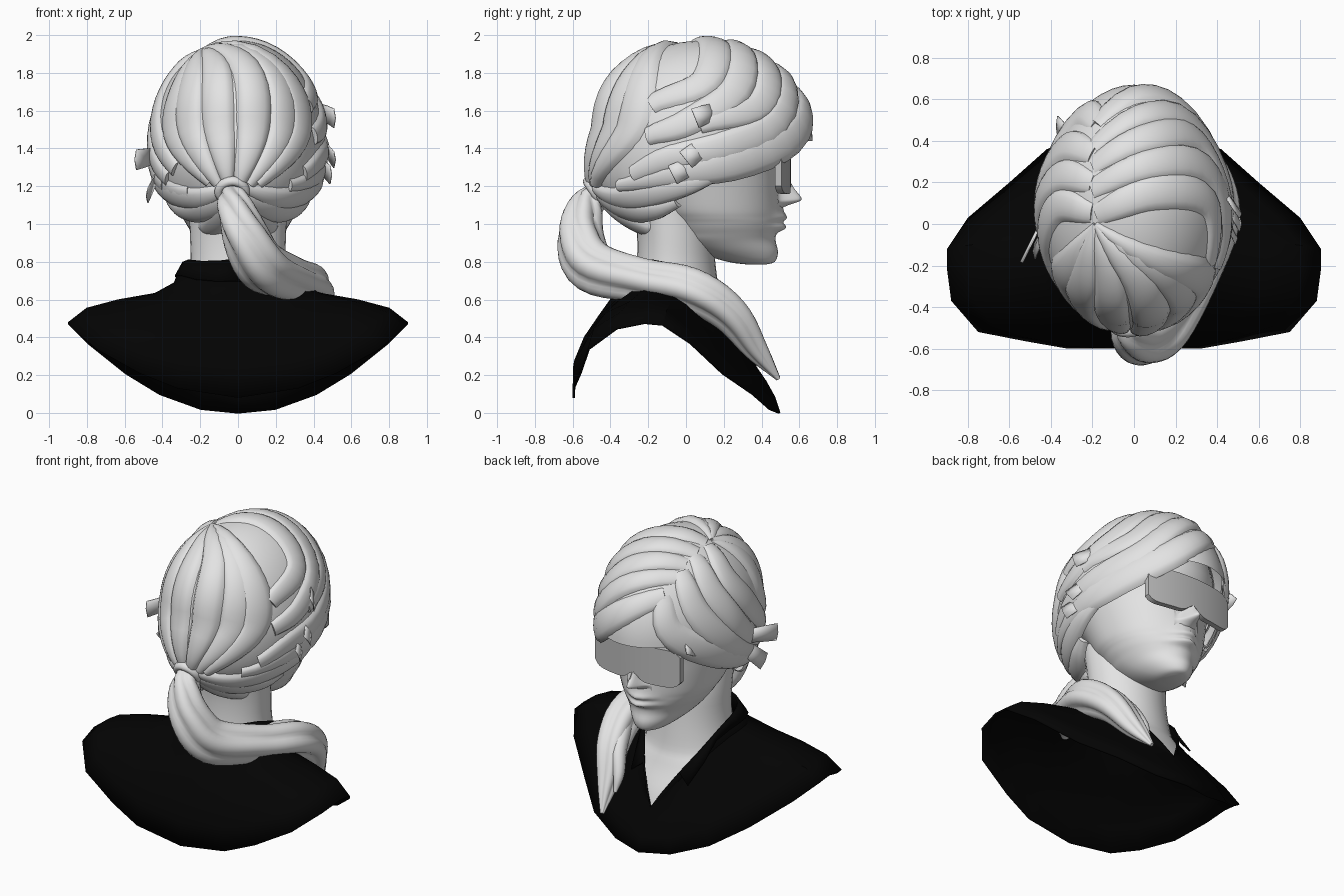
import bpy, bmesh, math
from mathutils import Vector as V

if "Cube" in bpy.data.objects:
    bpy.data.objects.remove(bpy.data.objects["Cube"])


def material(name, c):
    m = bpy.data.materials.new(name)
    m.diffuse_color = (c, c, c, 1)
    m.use_nodes = True
    m.node_tree.nodes["Principled BSDF"].inputs["Base Color"].default_value = m.diffuse_color
    return m


PALE, BLACK, GLASS = material("pale_grey", 0.77), material("black_cloth", 0.001), material("visor_grey", 0.52)


def grid(name, rows, mat, closed=False, caps=False, centre=None, thick=0, angle=60):
    """Skin a list of equally long point rows into one object."""
    bm = bmesh.new()
    vs = [[bm.verts.new(p) for p in r] for r in rows]
    n = len(rows[0])
    for a, b in zip(vs, vs[1:]):
        for i in range(n if closed else n - 1):
            j = (i + 1) % n
            bm.faces.new((a[i], a[j], b[j], b[i]))
    if caps:
        bm.faces.new(vs[0])
        bm.faces.new(vs[-1])
    bmesh.ops.remove_doubles(bm, verts=bm.verts, dist=1e-5)
    bmesh.ops.recalc_face_normals(bm, faces=bm.faces)
    if centre is not None and sum(f.normal.dot(f.calc_center_median() - V(centre)) for f in bm.faces) < 0:
        bmesh.ops.reverse_faces(bm, faces=bm.faces)
    me = bpy.data.meshes.new(name)
    bm.to_mesh(me)
    bm.free()
    me.materials.append(mat)
    ob = bpy.data.objects.new(name, me)
    bpy.context.collection.objects.link(ob)
    if thick:
        s = ob.modifiers.new("thickness", 'SOLIDIFY')
        s.thickness, s.offset = thick, -1
    bpy.ops.object.select_all(action='DESELECT')
    ob.select_set(True)
    bpy.context.view_layer.objects.active = ob
    bpy.ops.object.shade_smooth_by_angle(angle=math.radians(angle))
    return ob


def spline(pts, n):
    """Catmull-Rom samples through points of any dimension."""
    p = [V(q) for q in pts]
    p = [2 * p[0] - p[1]] + p + [2 * p[-1] - p[-2]]
    out = []
    for k in range(n + 1):
        s = k / n * (len(p) - 3)
        i = min(int(s), len(p) - 4)
        t, (a, b, c, d) = s - i, p[i:i + 4]
        out.append(0.5 * (2 * b + (c - a) * t + (2 * a - 5 * b + 4 * c - d) * t * t
                          + (3 * b - a - 3 * c + d) * t ** 3))
    return out


def loft(name, table, n, m=32):
    """Horizontal rings: z, front y, back y, half width, central front bump."""
    rows = []
    for z, yf, yb, rx, bump in spline(table, n):
        yc, row = yb + 0.45 * (yf - yb), []
        for i in range(m):
            x, s = rx * math.cos(2 * math.pi * i / m), math.sin(2 * math.pi * i / m)
            y = yc + s * (yc - yb) if s <= 0 else yc + s * (yf - yc) + bump * math.exp(-(x / 0.085) ** 2)
            row.append((x, y, z))
        rows.append(row)
    return grid(name, rows, PALE, True, True)


def tube(name, path, n, m, lobes=0, twist=0):
    """Tube through (x, y, z, radius) points, with optional strand grooves."""
    pts, rows = spline(path, n), []
    for k, p in enumerate(pts):
        t = (pts[min(k + 1, n)] - pts[max(k - 1, 0)]).to_3d().normalized()
        side = t.cross(V((0.3, 0.2, 1))).normalized()
        up, row = side.cross(t), []
        for i in range(m):
            a = 2 * math.pi * i / m
            g = 0.84 + 0.22 * abs(math.sin(lobes * a / 2 + twist * k / n)) if lobes else 1
            row.append(p.to_3d() + (side * math.cos(a) + up * math.sin(a)) * max(p[3], .004) * g)
        rows.append(row)
    return grid(name, rows, PALE, True, True, angle=50)


# head and neck; the hidden underside of the chest is shirt lining
loft("head", [(.785, .42, .33, .035, 0), (.80, .465, .22, .09, .005), (.85, .475, .06, .155, .012),
              (.91, .465, -.05, .21, .01), (.95, .47, -.08, .24, .012), (.98, .475, -.1, .262, .055),
              (1.01, .48, -.12, .28, .035), (1.035, .48, -.14, .295, .055), (1.08, .485, -.18, .315, .03),
              (1.2, .49, -.25, .35, .01), (1.32, .50, -.35, .385, 0), (1.48, .55, -.4, .41, 0),
              (1.7, .48, -.33, .36, 0), (1.88, .28, -.15, .2, 0)], 52, 40)
neck = loft("neck_and_chest", [(1.15, .1, -.29, .26, 0), (.95, .14, -.26, .255, 0), (.8, .155, -.26, .25, 0),
                               (.68, .17, -.27, .26, 0), (.56, .19, -.24, .28, 0), (.5, .215, -.08, .27, 0),
                               (.43, .25, .08, .23, 0), (.33, .31, .22, .16, 0), (.24, .35, .3, .07, 0)], 24)
neck.data.materials.append(BLACK)
for f in neck.data.polygons:
    f.material_index = int(f.center.z < .64 and (f.normal.y < 0 or f.normal.z < -.7))

# nose: smooth ridge patch (z, base y, depth, width)
rows = [[(x * .01, y + d * math.exp(-(x * .01 / w) ** 2), z) for x in range(-9, 10)]
        for z, y, d, w in spline([(1.36, .485, .02, .03), (1.27, .485, .045, .03), (1.19, .482, .09, .034),
                                  (1.14, .482, .128, .044), (1.12, .482, .118, .05), (1.1, .482, .06, .05),
                                  (1.08, .48, .02, .05)], 20)]
grid("nose", rows, PALE, centre=(0, .2, 1.2))

# wrap-around visor with a notch above the nose
rows = []
for k in range(33):
    x = -.31 + .62 * k / 32
    e = abs(x / .31)
    y, zt = .555 - .05 * e ** 2, 1.405 - .04 * e ** 12
    zb = 1.16 + .04 * e ** 12 + .05 * math.exp(-(x / .05) ** 2)
    rows.append([(x, y, zb), (x, y, zt), (x, y - .035, zt), (x, y - .035, zb)])
grid("visor", rows, GLASS, True, True, angle=30)

# scalp shape: ellipsoid, fuller at the back and tapering to the front
C, R = V((0, .08, 1.42)), V((.485, .59, .58))


def scalp(p, k):
    d = p - C
    u = V((d.x / R.x, d.y / R.y, d.z / R.z)).normalized() * k
    x, y, z = C.x + u.x * R.x, C.y + u.y * R.y, C.z + u.z * R.z
    y = .08 + (y - .08) * 1.055 if y > .08 else y
    y *= 1 + .1 * min(1, abs(z - 1.52) / .28) if y < 0 else 1
    return V((x * (1 - .22 * max(0, y - .15)), y, z))


# hair base, trimmed at the hairline
rows = []
for i in range(25):
    row = []
    for a in [2 * math.pi * j / 48 for j in range(48)]:
        y = .08 + .59 * math.sin(a)
        low = min(1.17 + (.45 if y > -.1 else .55) * (y + .1), 1.44)
        z0 = math.asin(max(-.8, (low - 1.42) / .58))
        b = z0 + (math.pi / 2 - z0) * i / 24
        d = V((R.x * math.cos(b) * math.cos(a), R.y * math.cos(b) * math.sin(a), R.z * math.sin(b)))
        row.append(scalp(C + d, .95))
    rows.append(row)
grid("hair_base", rows, PALE, True, centre=C)


def lock(pts, w, ws=.7, we=.6, k0=.985):
    """Arched ribbon of hair hugging the scalp."""
    n, rows, line = 18, [], []
    for p in spline(pts, n):
        d = p - C
        line.append(C + d / V((d.x / R.x, d.y / R.y, d.z / R.z)).length)
    for k, p in enumerate(line):
        t = k / n
        side = (line[min(k + 1, n)] - line[max(k - 1, 0)]).cross(p - C).normalized()
        wide = w * (ws + (we - ws) * t + (1 - (ws + we) / 2) * math.sin(math.pi * t))
        rows.append([scalp(p + side * wide * u / 4, k0 - .05 + .065 * math.sqrt(1 - u * u / 16)
                           - .03 * max(0, 1 - t * 7)) for u in range(-4, 5)])
    rows = [[scalp(line[0], .93)] * 9] + rows + [[p + (C - p) * .06 for p in rows[-1]]]
    grid("hair_lock", rows, PALE, centre=C, angle=50)


# locks swept from the parting over the right side
lock([(-.2, .04, 1.97), (.1, .15, 1.98), (.35, .1, 1.75), (.4, -.2, 1.65)], .1, k0=.98)
lock([(-.22, .17, 1.94), (.1, .29, 1.95), (.36, .25, 1.7), (.46, 0, 1.54), (.43, -.22, 1.47)], .095)
lock([(-.22, .28, 1.9), (.1, .42, 1.87), (.35, .38, 1.63), (.47, .07, 1.53)], .095, k0=.98)
lock([(-.22, .38, 1.85), (.08, .53, 1.78), (.34, .46, 1.53), (.46, .2, 1.41), (.45, -.1, 1.34), (.4, -.3, 1.24)], .095)
lock([(-.21, .48, 1.75), (.05, .62, 1.62), (.27, .55, 1.46), (.44, .25, 1.32), (.44, -.05, 1.26), (.3, -.36, 1.18)],
     .11, we=.35)
# locks swept over the left side
lock([(-.22, .05, 1.95), (-.38, .08, 1.75), (-.46, -.1, 1.5), (-.36, -.32, 1.28)], .095)
lock([(-.22, .2, 1.93), (-.38, .22, 1.7), (-.46, .05, 1.42), (-.4, -.22, 1.22)], .095, k0=.98)
lock([(-.22, .34, 1.87), (-.36, .35, 1.62), (-.45, .17, 1.37), (-.42, -.15, 1.18)], .095)
lock([(-.2, .49, 1.75), (-.28, .5, 1.53), (-.43, .25, 1.33), (-.42, -.05, 1.2), (-.27, -.33, 1.13)], .105, k0=.98)
# back locks fanning from the crown to the tie
for i, mx in enumerate((-.42, -.27, -.1, .08, .25, .39)):
    lock([(-.2, -.01, 1.96), (mx * .85 - .03, -.25, 1.8), (mx, -.45 + .5 * mx * mx, 1.5),
          (mx * .35 - .02, -.47, 1.2)], .105, .2, .35, .985 + .01 * (i % 2))
# nape locks
for s in (-1, 1):
    lock([(s * .44, .15, 1.25), (s * .42, -.1, 1.16), (s * .25, -.36, 1.1), (s * .04, -.45, 1.18)], .08, .5, .5)
    lock([(s * .38, -.05, 1.1), (s * .28, -.25, 1.02), (s * .1, -.38, 1.1), (-.02, -.45, 1.18)], .08, .5, .5)
    lock([(s * .2, -.15, .93), (s * .12, -.28, .99), (-.02, -.45, 1.17)], .08, .6, .5)
# flat loose ends: root and direction
for root, way in (((-.44, .02, 1.36), (-.1, -.2, -.02)), ((-.42, 0, 1.28), (-.06, -.13, -.13)),
                  ((-.33, .44, 1.45), (-.04, .03, -.06)), ((.44, .15, 1.6), (.07, -.1, -.04)),
                  ((.45, .1, 1.42), (.06, -.1, -.08)), ((.43, .05, 1.32), (.06, -.12, -.06))):
    a, d = V(root), V(way)
    wide = d.cross(V((1, 0, 0))).normalized() * .05
    grid("loose_end", [[a + d * t - wide * w, a + d * t + V((a.x * .02, 0, 0)), a + d * t + wide * w]
                       for t, w in ((0, .8), (.5, 1), (1, 1.1))], PALE, centre=C, thick=.006)

# hair tie and ponytail laid over the right shoulder
rows = []
for a in [math.pi * k / 12 for k in range(25)]:
    c, nrm = V((math.cos(a), .55 * math.sin(a), -.83 * math.sin(a))), V((0, -.83, -.55))
    rows.append([V((-.03, -.48, 1.17)) + c * (.07 + .025 * math.cos(b)) + nrm * .03 * math.sin(b)
                 for b in [math.pi * q / 4 for q in range(8)]])
grid("hair_tie", rows, PALE, True)
tube("ponytail", [(-.03, -.42, 1.19, .05), (-.02, -.52, 1.1, .09), (.045, -.56, .93, .122), (.14, -.485, .77, .135),
                  (.3, -.22, .7, .115), (.39, .03, .655, .115), (.37, .23, .53, .1), (.31, .37, .34, .065),
                  (.27, .49, .18, .012)], 40, 40, 5, 2.2)
tube("loose_strand", [(.36, .1, .66, .05), (.3, .27, .53, .05), (.24, .36, .4, .035), (.23, .41, .3, .01)], 14, 10)

# shirt: half outlines from centre back to centre front
HEM = [(0, -.6, .08), (.32, -.6, .13), (.52, -.565, .21), (.75, -.52, .34), (.88, -.37, .45), (.9, -.22, .48),
       (.9, -.12, .47), (.8, .03, .37), (.6, .2, .21), (.42, .36, .1), (.2, .45, .02), (0, .5, 0)]
YOKE = [(0, -.46, .52), (.18, -.46, .52), (.3, -.43, .54), (.4, -.35, .6), (.44, -.25, .63), (.44, -.15, .635),
        (.42, -.06, .62), (.38, .03, .57), (.31, .12, .5), (.22, .22, .42), (.1, .32, .31), (0, .37, .25)]
NECK = [(0, -.36, .66), (.12, -.35, .66), (.23, -.3, .67), (.31, -.22, .69), (.34, -.15, .69), (.34, -.08, .68),
        (.31, -.02, .65), (.27, .06, .6), (.21, .15, .52), (.14, .25, .43), (.06, .33, .32), (0, .375, .25)]
TOP = [(p[0] * (.79 + .019 * i), p[1] + .06 * (1 - i / 11), p[2] + .155 * (1 - i / 11) ** .85)
       for i, p in enumerate(NECK)]


def between(t, out, up):
    """Outline between hem and yoke, bulged most at the back."""
    res = []
    for p, q in zip(HEM, YOKE):
        r = V(p).lerp(V(q), t)
        f = 1 if r.y < -.05 else .3
        res.append(r + V((r.x, r.y + .1, 0)).normalized() * out * f + V((0, 0, up * f)))
    return res


rows = [[V(p) for p in h] + [V((-p[0], p[1], p[2])) for p in h[-2:0:-1]]
        for h in (HEM, between(.3, .04, .03), between(.65, .035, .02), YOKE, NECK, TOP)]
grid("shirt", rows, BLACK, True, centre=(0, -.05, .2), thick=.012, angle=35)

# folded collar leaves ending in points beside the open neck
for s in (-1, 1):
    leaf = [[V((s * p[0], p[1], p[2] + .004)) for p in TOP[:10]],
            [V((s * p[0] * .98, p[1], p[2] + .04)) for p in NECK[:10]]]
    leaf[1][8] += V((s * .04, .01, -.03))
    leaf[1][9] += V((s * .07, .03, -.06))
    grid("collar_leaf", leaf, BLACK, centre=(0, -.05, .4), thick=.01)
